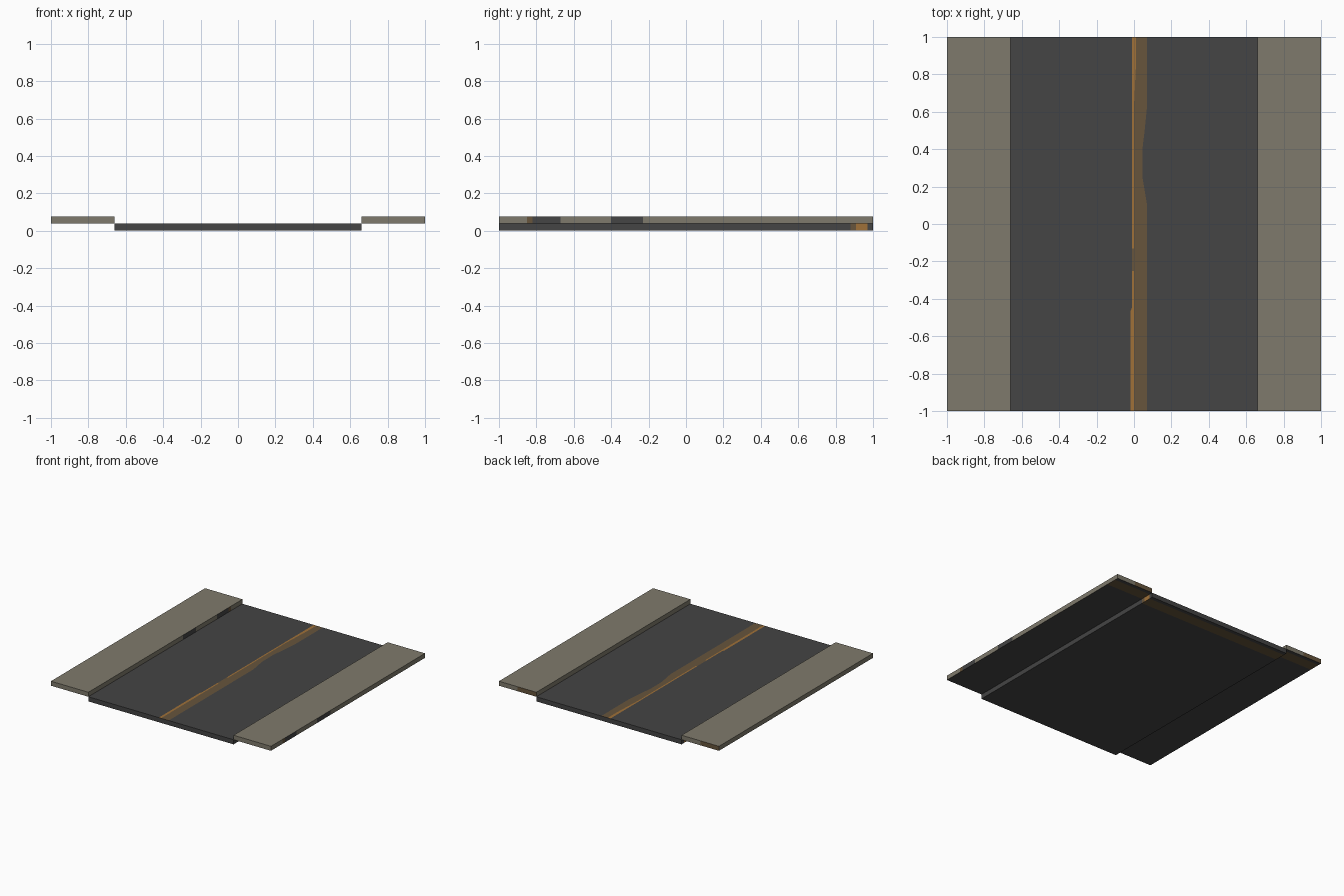
import bpy, bmesh
from mathutils import Vector

if "Cube" in bpy.data.objects:
    bpy.data.objects.remove(bpy.data.objects["Cube"])

STEP, EDGE = 0.038, 0.66


def material(name, rgb):
    m = bpy.data.materials.new(name)
    m.diffuse_color = (*rgb, 1.0)
    m.use_nodes = True
    m.node_tree.nodes["Principled BSDF"].inputs["Base Color"].default_value = m.diffuse_color
    return m


ASPHALT, PAVING, BROWN, ORANGE = range(4)
MATS = [material("asphalt grey", (0.058, 0.058, 0.058)),
        material("paving stone", (0.212, 0.195, 0.150)),
        material("faded line brown", (0.135, 0.090, 0.045)),
        material("line orange", (0.350, 0.165, 0.040))]


def slab(name, x0, x1, z0, z1, xcuts, ycuts, rule, warp=None):
    """Box from y=-1 to 1, cut along x and y, coloured by a rule on each face."""
    bm = bmesh.new()
    bmesh.ops.create_cube(bm, size=1)
    for v in bm.verts:
        v.co = Vector((x0 if v.co.x < 0 else x1, v.co.y * 2, z0 if v.co.z < 0 else z1))
    for cuts, axis in ((xcuts, 0), (ycuts, 1)):
        for c in cuts:
            p = Vector((0, 0, 0))
            n = Vector((0, 0, 0))
            p[axis], n[axis] = c, 1
            bmesh.ops.bisect_plane(bm, geom=bm.verts[:] + bm.edges[:] + bm.faces[:],
                                   plane_co=p, plane_no=n, dist=1e-5)
    bm.normal_update()
    for f in bm.faces:
        f.material_index = rule(f.calc_center_median(), f.normal.copy())
    if warp:
        for v in bm.verts:
            warp(v)
    me = bpy.data.meshes.new(name)
    bm.to_mesh(me)
    bm.free()
    for m in MATS:
        me.materials.append(m)
    ob = bpy.data.objects.new(name, me)
    bpy.context.collection.objects.link(ob)
    return ob


# Road with a worn centre line on top and a faded band underneath
def road_rule(c, n):
    if n.z > 0.5:
        if -0.02 < c.x < 0:
            return BROWN if -0.25 < c.y < -0.13 else ORANGE
        return BROWN if 0 < c.x < 0.07 else ASPHALT
    if abs(n.x) > 0.5 and 0.91 < c.y < 0.97:
        return ORANGE
    if abs(n.y) < 0.5 and 0.88 < c.y < 0.97:
        return BROWN
    return ASPHALT


def wear_line(v):
    if v.co.z < STEP - 1e-4:
        return
    y = v.co.y
    if abs(v.co.x - 0.07) < 1e-4:
        v.co.x = 0.045 if 0.24 < y < 0.42 else 0.057 if 0.15 < y < 0.6 else 0.07
    elif abs(v.co.x + 0.02) < 1e-4 and y > -0.46:
        v.co.x = -0.012
    elif abs(v.co.x) < 1e-4 and y > 0.85:
        v.co.x = 0.012


slab("road", -EDGE, EDGE, 0, STEP, [-0.02, 0, 0.07],
     [-0.47, -0.45, -0.25, -0.13, 0.1, 0.18, 0.25, 0.4, 0.5, 0.63, 0.88, 0.91, 0.97],
     road_rule, wear_line)


# Raised pavements with stained patches on their sides
def pavement_rule(side):
    def rule(c, n):
        if n.z < -0.5:
            return BROWN if 0.88 < c.y < 0.97 else ASPHALT
        if n.x > 0.5:
            y = c.y * side
            if -0.85 < y < -0.82:
                return BROWN
            if -0.82 < y < -0.67 or -0.4 < y < -0.23:
                return ASPHALT
        if n.y > 0.5 and c.x < side * 0.83:
            return BROWN
        return PAVING
    return rule


for side, label in ((-1, "left"), (1, "right")):
    a, b = sorted((side * EDGE, side * 1.0))
    stains = [side * y for y in (-0.85, -0.82, -0.67, -0.4, -0.23)]
    slab(label + "_pavement", a, b, STEP, 2 * STEP - 0.001, [side * 0.83],
         stains + [0.88, 0.97], pavement_rule(side))
